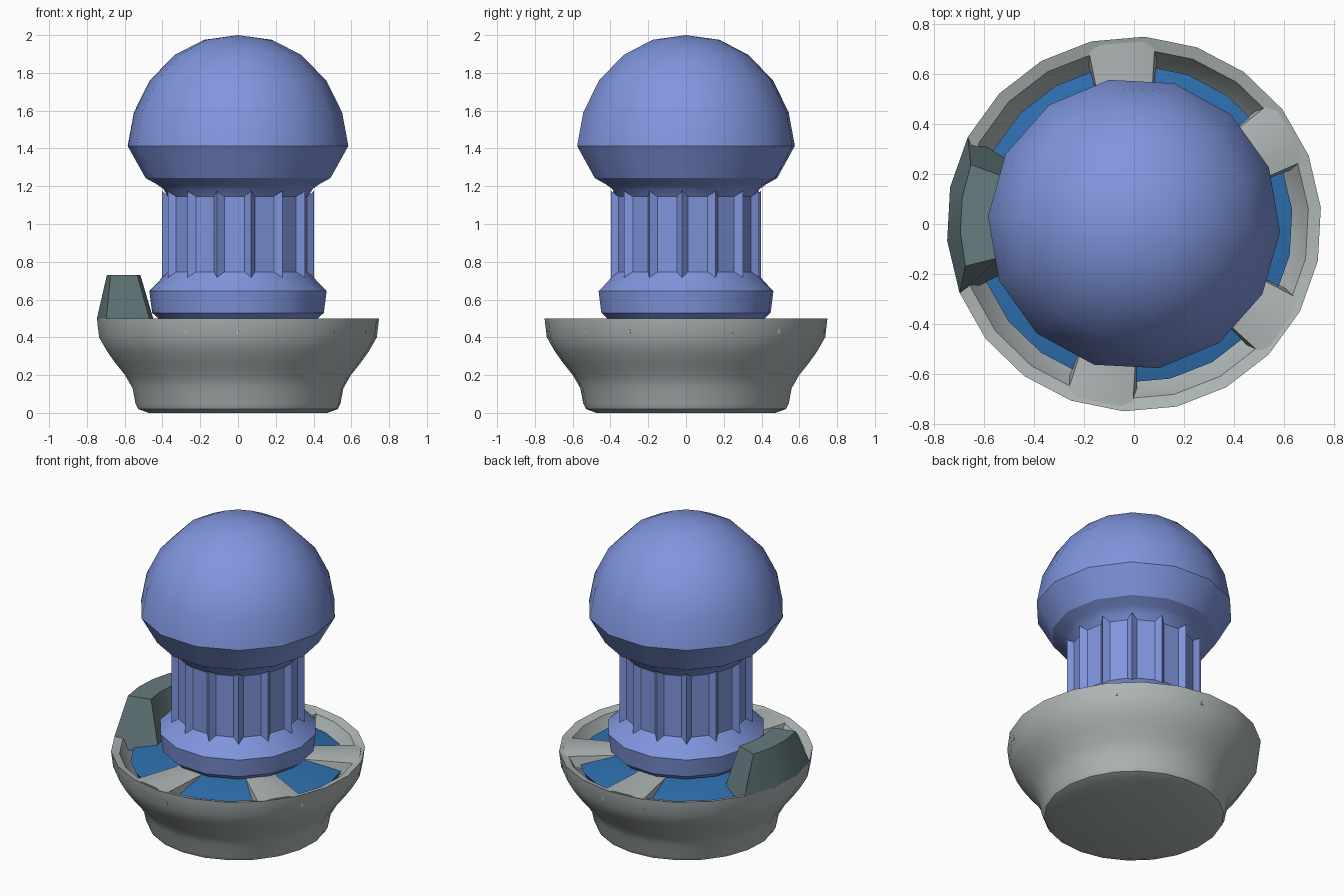
import bpy, bmesh
from math import radians, cos, sin, tau

if "Cube" in bpy.data.objects:
    bpy.data.objects.remove(bpy.data.objects["Cube"])


def material(name, rgb):
    m = bpy.data.materials.new(name)
    m.diffuse_color = (*rgb, 1)
    m.use_nodes = True
    m.node_tree.nodes["Principled BSDF"].inputs["Base Color"].default_value = m.diffuse_color
    return m


LAVENDER = material("lavender blue", (0.215, 0.305, 0.73))
GREY = material("light grey", (0.43, 0.47, 0.47))
SLATE = material("slate green", (0.13, 0.2, 0.21))
BLUE = material("deep blue", (0.027, 0.16, 0.43))


def polar(r, deg, z):
    a = radians(deg)
    return (r * cos(a), r * sin(a), z)


def finish(name, bm, mat, smooth=30):
    bmesh.ops.recalc_face_normals(bm, faces=bm.faces)
    me = bpy.data.meshes.new(name)
    bm.to_mesh(me)
    bm.free()
    me.materials.append(mat)
    if smooth:
        me.shade_smooth()
        me.set_sharp_from_angle(angle=radians(smooth))
    ob = bpy.data.objects.new(name, me)
    bpy.context.collection.objects.link(ob)
    return ob


def loft(name, rings, mat, smooth=30, cap=True):
    """Join rings of equal length; a ring of one point makes a pole."""
    bm = bmesh.new()
    vs = [[bm.verts.new(p) for p in ring] for ring in rings]
    for a, b in zip(vs, vs[1:]):
        n = max(len(a), len(b))
        for i in range(n):
            j = (i + 1) % n
            if len(b) == 1:
                bm.faces.new((a[i], a[j], b[0]))
            else:
                bm.faces.new((a[i], a[j], b[j], b[i]))
    if cap:
        for ring in (vs[0], vs[-1]):
            if len(ring) > 2:
                bm.faces.new(ring)
    return finish(name, bm, mat, smooth)


def lathe(name, profile, sides, offset, mat, smooth=30):
    rings = []
    for r, z in profile:
        if r == 0:
            rings.append([(0, 0, z)])
        else:
            rings.append([polar(r, offset + 360 * i / sides, z) for i in range(sides)])
    return loft(name, rings, mat, smooth)


# Bowl-shaped base with a lip and a hollow inside
lathe("base_bowl", [(0.475, 0), (0.53, 0.02), (0.545, 0.05), (0.56, 0.13), (0.6, 0.2),
                    (0.65, 0.262), (0.695, 0.325), (0.738, 0.4), (0.75, 0.5), (0.70, 0.485),
                    (0.62, 0.33), (0.56, 0.28)], 22, 5, GREY)

# Blue sloping plate seen between the spokes
lathe("blue_plate", [(0.58, 0.32), (0.635, 0.435), (0.40, 0.487), (0.2, 0.49)], 22, 5, BLUE)

# Four spokes from the neck to the rim, with slightly crowned tops
for k, deg in enumerate((94, 31, -35, -101)):
    a = radians(deg)
    rings = []
    for r, half, low in ((0.3, 0.08, 0.4), (0.725, 0.135, 0.42)):
        section = [(-half - 0.012, low), (half + 0.012, low), (half, 0.488),
                   (half * 0.4, 0.499), (-half * 0.4, 0.499), (-half, 0.488)]
        rings.append([(r * cos(a) - t * sin(a), r * sin(a) + t * cos(a), z) for t, z in section])
    loft(f"spoke_{k + 1}", rings, GREY)

# Raised curved tab on the left of the rim
rings = []
for i in range(4):
    low = 177 + 24.6 * (2 * i / 3 - 1)
    top = 177 + 17 * (2 * i / 3 - 1)
    rings.append([polar(0.48, low, 0.42), polar(0.735, low, 0.42), polar(0.75, low, 0.5),
                  polar(0.695, top, 0.73), polar(0.55, top, 0.73)])
loft("rim_tab", rings, SLATE, 20)

# Collar at the foot of the neck
lathe("neck_foot", [(0.42, 0.498), (0.455, 0.53), (0.47, 0.645), (0.425, 0.69),
                    (0.395, 0.725), (0.365, 0.755)], 14, -3, LAVENDER)

# Column with fourteen pointed ridges
rings = []
for valley, ridge in ((0.745, 0.715), (1.145, 1.175)):
    ring = []
    for i in range(14):
        d = -3 + 360 * i / 14
        ring += [polar(0.368, d - 4.5, valley), polar(0.403, d, ridge), polar(0.368, d + 4.5, valley)]
    rings.append(ring)
loft("ridged_column", rings, LAVENDER, 0)

# Domed knob with the flare under it
lathe("domed_knob", [(0.36, 1.135), (0.375, 1.15), (0.395, 1.185), (0.43, 1.21), (0.49, 1.243),
                     (0.585, 1.413), (0.552, 1.59), (0.468, 1.76), (0.335, 1.895),
                     (0.18, 1.975), (0, 2.0)], 14, -3, LAVENDER)
